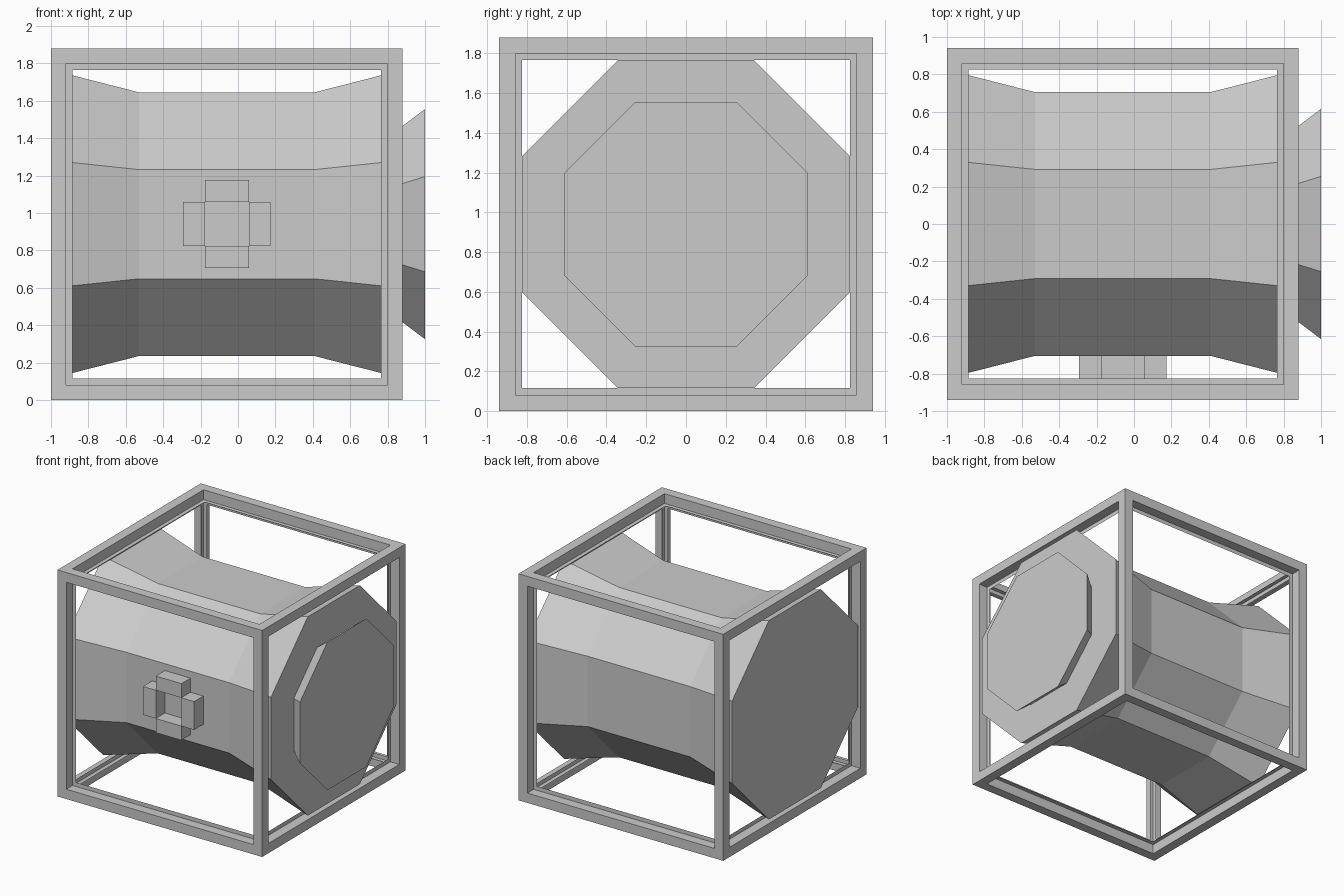
import bpy, bmesh
from mathutils import Matrix, Vector

cube = bpy.data.objects.get("Cube")
if cube:
    bpy.data.objects.remove(cube, do_unlink=True)

SIDE = 1.88           # outer edge of the cubic frame
BAR = 0.115           # frame bar thickness
CENTRE = Vector((-0.06, 0, SIDE / 2))
LEFT, RIGHT = -1.0, 0.88
CORNER = 0.414        # half side of a regular octagon over its apothem

grey = bpy.data.materials.new("light_grey")
grey.use_nodes = True
COLOUR = (0.6, 0.6, 0.6, 1)
grey.diffuse_color = COLOUR
grey.node_tree.nodes["Principled BSDF"].inputs["Base Color"].default_value = COLOUR


def finish(name, bm):
    bmesh.ops.recalc_face_normals(bm, faces=bm.faces[:])
    mesh = bpy.data.meshes.new(name)
    bm.to_mesh(mesh)
    bm.free()
    mesh.materials.append(grey)
    obj = bpy.data.objects.new(name, mesh)
    bpy.context.collection.objects.link(obj)
    return obj


def octagon_loft(name, stations):
    """Capped octagonal body along x through (x, apothem) stations."""
    bm = bmesh.new()
    rings = []
    for x, a in stations:
        h = a * CORNER
        outline = [(a, -h), (a, h), (h, a), (-h, a),
                   (-a, h), (-a, -h), (-h, -a), (h, -a)]
        rings.append([bm.verts.new((x, y, z + CENTRE.z)) for y, z in outline])
    for r0, r1 in zip(rings, rings[1:]):
        for i in range(8):
            j = (i + 1) % 8
            bm.faces.new((r0[i], r0[j], r1[j], r1[i]))
    bm.faces.new(rings[0])
    bm.faces.new(rings[-1])
    return finish(name, bm)


def block(bm, centre, size):
    place = Matrix.Translation(centre) @ Matrix.Diagonal((*size, 1))
    bmesh.ops.create_cube(bm, size=1, matrix=place)


# Open cubic frame: window each face, turn the openings inward, weld the bars
bm = bmesh.new()
block(bm, CENTRE, (SIDE, SIDE, SIDE))
windows = bm.faces[:]
bmesh.ops.inset_individual(bm, faces=windows, thickness=BAR)
bmesh.ops.inset_individual(bm, faces=windows, thickness=0, depth=-BAR)
bmesh.ops.delete(bm, geom=windows, context='FACES')
bmesh.ops.remove_doubles(bm, verts=bm.verts[:], dist=0.001)
finish("cube_frame", bm)

# Waisted barrel, its flat ends flush with the frame
WIDE, WAIST = SIDE / 2 - BAR, 0.705
octagon_loft("barrel", [(LEFT, WIDE), (-0.53, WAIST), (0.41, WAIST), (RIGHT, WIDE)])

# Flared connector on the left end
octagon_loft("end_connector", [(RIGHT, 0.525), (1.0, 0.615)])

# Four square lugs around an open middle on the front
LUG = 0.235
bm = bmesh.new()
for dx, dz in ((1, 0), (-1, 0), (0, 1), (0, -1)):
    # side lugs reach half a lug beyond the middle square
    w = LUG / 2 if dx else LUG
    h = LUG / 2 if dz else LUG
    offset = LUG * 0.75
    centre = CENTRE + Vector((dx * offset, -(WAIST + WIDE) / 2, dz * offset))
    block(bm, centre, (w, WIDE - WAIST, h))
finish("front_lugs", bm)
